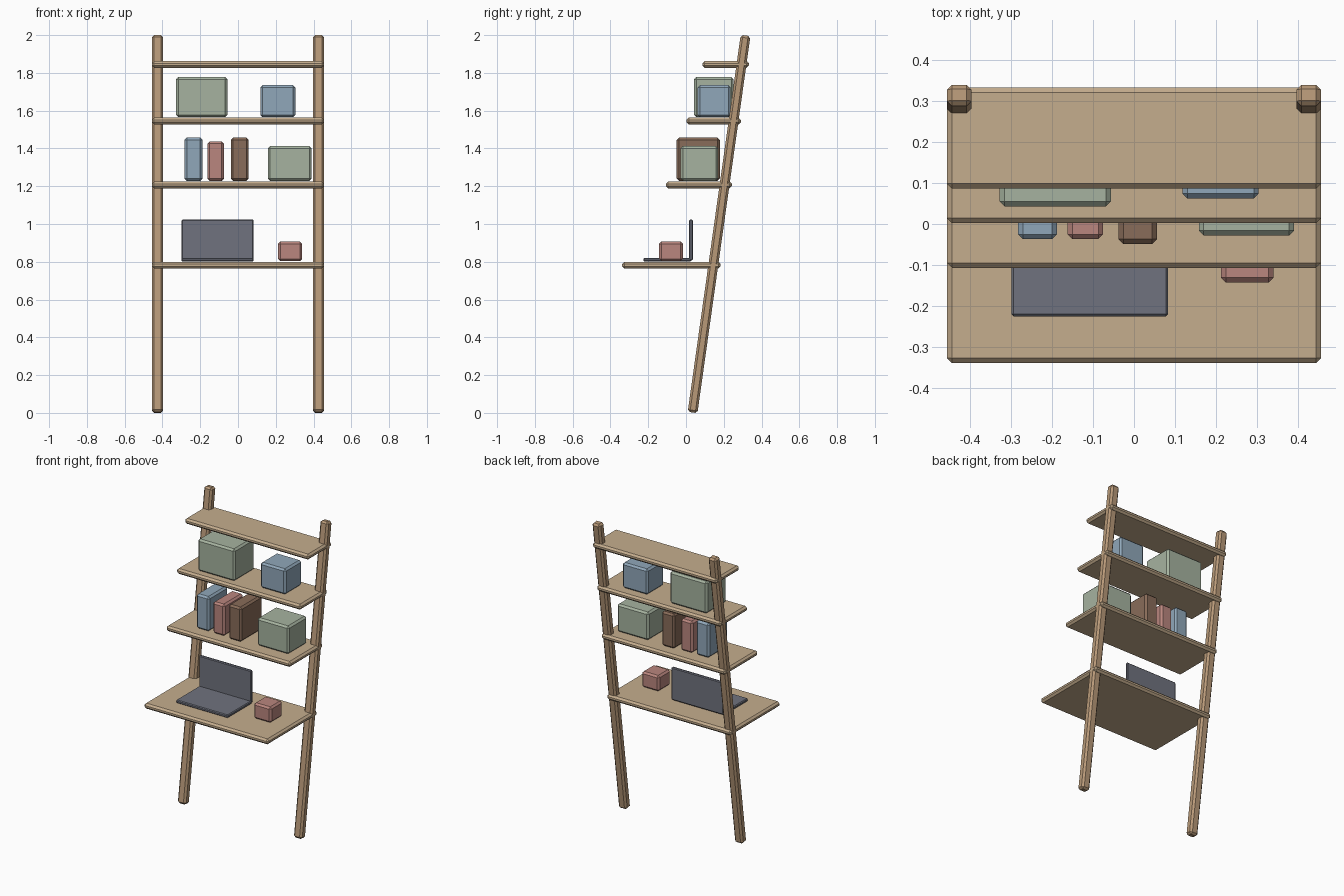
import bpy, bmesh
from math import radians, sin, cos, tan
from mathutils import Matrix, Vector

if "Cube" in bpy.data.objects:
    bpy.data.objects.remove(bpy.data.objects["Cube"])


def material(name, r, g, b):
    m = bpy.data.materials.new(name)
    m.diffuse_color = (r, g, b, 1)
    m.use_nodes = True
    m.node_tree.nodes["Principled BSDF"].inputs["Base Color"].default_value = m.diffuse_color
    return m


wood = material("light_wood", 0.56, 0.42, 0.27)
leg_wood = material("leg_wood", 0.48, 0.32, 0.19)
green = material("sage", 0.38, 0.45, 0.35)
blue = material("dusty_blue", 0.28, 0.39, 0.49)
red = material("dusty_red", 0.49, 0.24, 0.21)
brown = material("brown", 0.25, 0.15, 0.10)
grey = material("dark_grey", 0.16, 0.17, 0.21)


def box(name, x, y, z, mat, bevel=0.012, tilt=0.0):
    """Chamfered box from (min, max) ranges, optionally tilted about x."""
    lo, hi = Vector((x[0], y[0], z[0])), Vector((x[1], y[1], z[1]))
    bm = bmesh.new()
    bmesh.ops.create_cube(bm, size=1)
    bmesh.ops.scale(bm, vec=hi - lo, verts=bm.verts)
    bmesh.ops.bevel(bm, geom=bm.edges[:], offset=bevel, segments=1,
                    affect='EDGES', profile=0.5)
    bm.transform(Matrix.Rotation(tilt, 4, 'X'))
    me = bpy.data.meshes.new(name)
    bm.to_mesh(me)
    bm.free()
    me.materials.append(mat)
    ob = bpy.data.objects.new(name, me)
    ob.location = (lo + hi) / 2
    bpy.context.collection.objects.link(ob)
    return ob


# Leaning legs
LEAN = radians(8)
LEG_Y = 0.175
length = (2.0 - 0.03 * sin(LEAN)) / cos(LEAN)
for side, cx in (("left", -0.426), ("right", 0.426)):
    box(side + "_leg", (cx - 0.03, cx + 0.03), (LEG_Y - 0.026, LEG_Y + 0.026),
        (1 - length / 2, 1 + length / 2), leg_wood, tilt=-LEAN)

# Shelves: back edge follows the leaning legs
HALF = 0.018
shelves = {"desk": (0.782, 0.522), "lower_shelf": (1.207, 0.35),
           "middle_shelf": (1.545, 0.288), "top_shelf": (1.845, 0.246)}
for name, (z, depth) in shelves.items():
    back = LEG_Y + (z - 1) * tan(LEAN) + 0.039
    box(name, (-0.456, 0.456), (back - depth, back), (z - HALF, z + HALF), wood)

# Boxes and books: name, shelf, x range, y range, top height, material
items = [
    ("green_storage_box", "middle_shelf", (-0.328, -0.056), (0.043, 0.252), 1.778, green),
    ("blue_storage_box", "middle_shelf", (0.118, 0.304), (0.062, 0.236), 1.735, blue),
    ("blue_book", "lower_shelf", (-0.283, -0.188), (-0.037, 0.167), 1.457, blue),
    ("red_book", "lower_shelf", (-0.162, -0.075), (-0.037, 0.167), 1.437, red),
    ("brown_book", "lower_shelf", (-0.038, 0.056), (-0.049, 0.179), 1.457, brown),
    ("green_basket", "lower_shelf", (0.158, 0.390), (-0.028, 0.170), 1.413, green),
    ("desk_box", "desk", (0.212, 0.340), (-0.143, -0.016), 0.907, red),
]
for name, shelf, x, y, top, mat in items:
    box(name, x, y, (shelves[shelf][0] + HALF + 0.003, top), mat)

# Laptop
deck = 0.782 + HALF
box("laptop_base", (-0.299, 0.083), (-0.225, 0.026), (deck + 0.001, deck + 0.021), grey, 0.005)
box("laptop_screen", (-0.299, 0.083), (0.017, 0.036), (deck + 0.008, 1.023), grey, 0.005)
